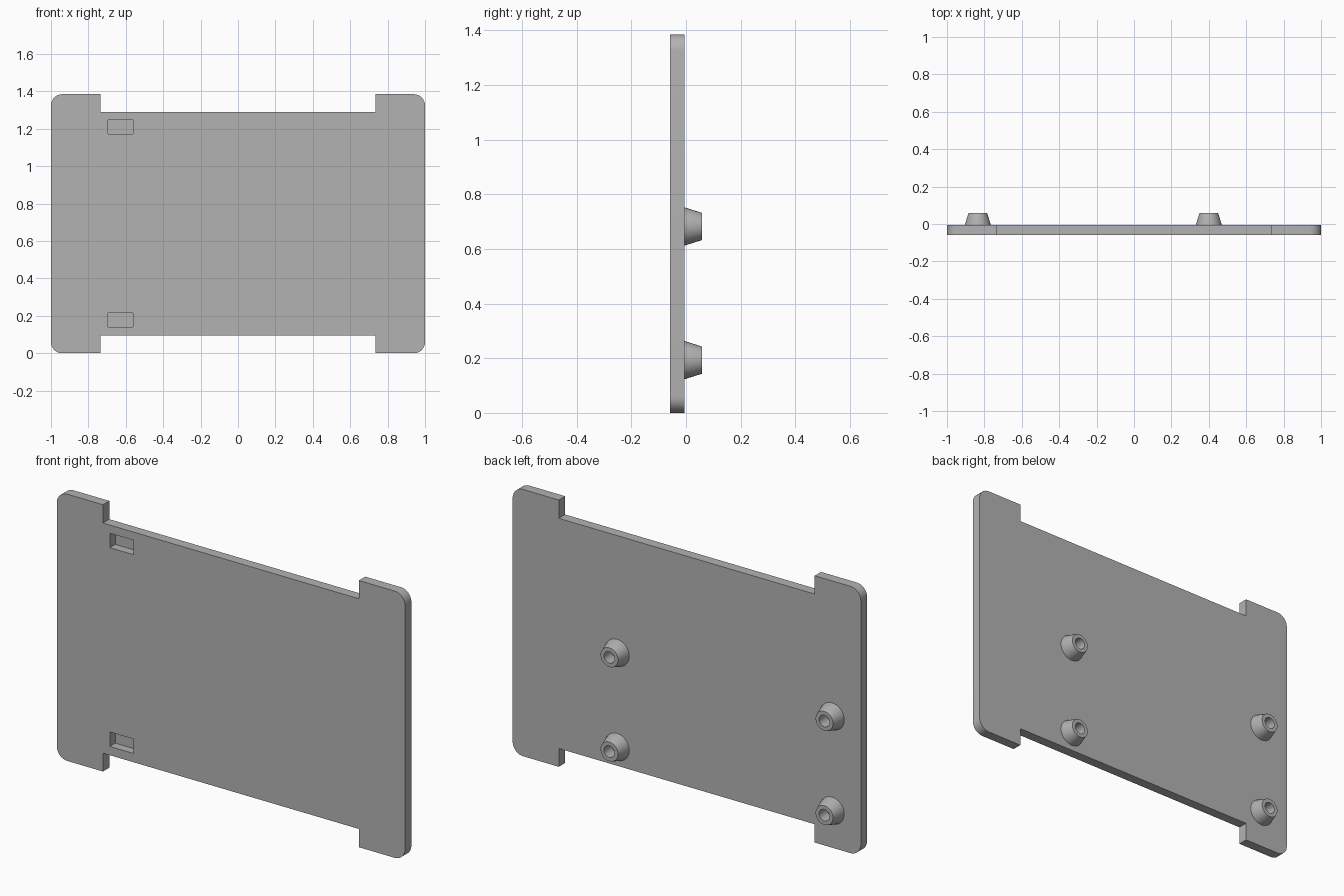
import bpy
import bmesh
from math import cos, sin, pi, radians

HALF_W, HEIGHT = 1.0, 1.385
FRONT, BACK, TIP = -0.058, -0.006, 0.058
MID_Z = HEIGHT / 2

default = bpy.data.objects.get("Cube")
if default:
    bpy.data.objects.remove(default)

grey = bpy.data.materials.new("grey plastic")
grey.use_nodes = True
COLOUR = (0.45, 0.45, 0.45, 1)
grey.diffuse_color = COLOUR
grey.node_tree.nodes["Principled BSDF"].inputs["Base Color"].default_value = COLOUR


def make_object(name, bm):
    bmesh.ops.recalc_face_normals(bm, faces=bm.faces)
    mesh = bpy.data.meshes.new(name)
    bm.to_mesh(mesh)
    bm.free()
    mesh.materials.append(grey)
    obj = bpy.data.objects.new(name, mesh)
    bpy.context.collection.objects.link(obj)
    return obj


def smooth(obj):
    bpy.ops.object.select_all(action="DESELECT")
    obj.select_set(True)
    bpy.context.view_layer.objects.active = obj
    bpy.ops.object.shade_smooth_by_angle(angle=radians(30))


# Plate: one quarter outline, mirrored into the notched shape
NOTCH_X, NOTCH_Z, RADIUS, STEPS = 0.735, 0.095, 0.06, 8
quarter = [(NOTCH_X, MID_Z - NOTCH_Z), (NOTCH_X, MID_Z)]
for i in range(STEPS + 1):
    a = pi / 2 * (1 - i / STEPS)
    quarter.append((HALF_W - RADIUS + RADIUS * cos(a),
                    MID_Z - RADIUS + RADIUS * sin(a)))
right_half = quarter + [(x, -z) for x, z in reversed(quarter)]
outline = right_half + [(-x, z) for x, z in reversed(right_half)]

bm = bmesh.new()
face = bm.faces.new([bm.verts.new((x, FRONT, z + MID_Z)) for x, z in outline])
extruded = bmesh.ops.extrude_face_region(bm, geom=[face])
moved = [v for v in extruded["geom"] if isinstance(v, bmesh.types.BMVert)]
bmesh.ops.translate(bm, verts=moved, vec=(0, BACK - FRONT, 0))
plate = make_object("mounting_plate", bm)

# Blind rectangular pockets sunk into the front
POCKET_DEPTH = 0.045
for label, z in (("lower", 0.178), ("upper", 1.21)):
    bm = bmesh.new()
    bmesh.ops.create_cube(bm, size=1)
    bmesh.ops.scale(bm, verts=bm.verts, vec=(0.135, POCKET_DEPTH * 2, 0.075))
    bmesh.ops.translate(bm, verts=bm.verts, vec=(-0.628, FRONT, z))
    cutter = make_object(label + "_pocket_cutter", bm)
    cutter.hide_render = True
    cutter.hide_viewport = True
    cutter.display_type = "WIRE"
    cut = plate.modifiers.new(label + " pocket", "BOOLEAN")
    cut.operation = "DIFFERENCE"
    cut.solver = "EXACT"
    cut.object = cutter

# Apply the cuts, then drop the cutters
bpy.context.view_layer.objects.active = plate
plate.select_set(True)
for mod in list(plate.modifiers):
    cutter = mod.object
    bpy.ops.object.modifier_apply(modifier=mod.name)
    bpy.data.objects.remove(cutter)
smooth(plate)


# Tapered hollow standoffs on the back
def standoff(name, x, z, sides=32):
    sunk = BACK - 0.003
    profile = [(0.07, sunk), (0.07, BACK), (0.05, TIP), (0.03, TIP), (0.03, sunk)]
    bm = bmesh.new()
    rings = []
    for r, y in profile:
        rings.append([bm.verts.new((x + r * cos(2 * pi * i / sides), y,
                                    z + r * sin(2 * pi * i / sides)))
                      for i in range(sides)])
    for k, ring in enumerate(rings):
        nxt = rings[(k + 1) % len(rings)]
        for i in range(sides):
            j = (i + 1) % sides
            bm.faces.new((ring[i], ring[j], nxt[j], nxt[i]))
    smooth(make_object(name, bm))


for side, x in (("right", -0.835), ("left", 0.4)):
    for level, z in (("lower", 0.193), ("upper", 0.682)):
        standoff(f"{level}_{side}_standoff", x, z)
